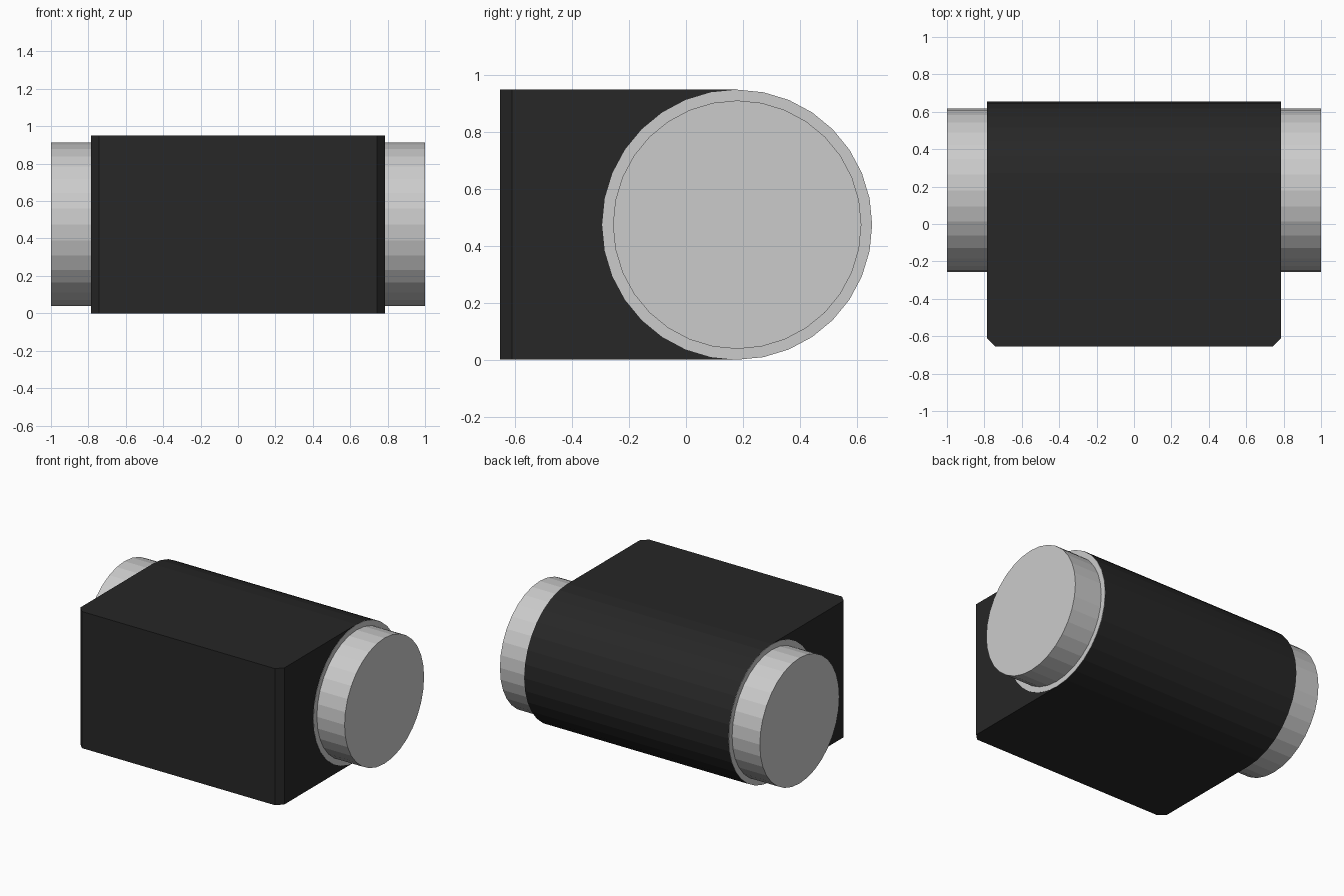
import bpy, bmesh
from math import pi, sin, cos

if "Cube" in bpy.data.objects:
    bpy.data.objects.remove(bpy.data.objects["Cube"])

CY, CZ, R = 0.18, 0.478, 0.475      # axis and radius of the rounded back
HALF, FRONT, SIDES = 0.785, -0.655, 32

black = bpy.data.materials.new("black_casing")
black.diffuse_color = (0.02, 0.02, 0.02, 1)
black.use_nodes = True
black.node_tree.nodes["Principled BSDF"].inputs["Base Color"].default_value = black.diffuse_color


def finish(name, bm, mat=None):
    bmesh.ops.recalc_face_normals(bm, faces=bm.faces)
    mesh = bpy.data.meshes.new(name)
    bm.to_mesh(mesh)
    bm.free()
    obj = bpy.data.objects.new(name, mesh)
    bpy.context.collection.objects.link(obj)
    if mat:
        mesh.materials.append(mat)
    return obj


def prism(x0, x1, profile):
    """Extrude a closed (y, z) profile along x."""
    bm = bmesh.new()
    face = bm.faces.new([bm.verts.new((x0, y, z)) for y, z in profile])
    new = bmesh.ops.extrude_face_region(bm, geom=[face])["geom"]
    bmesh.ops.translate(bm, vec=(x1 - x0, 0, 0),
                        verts=[v for v in new if isinstance(v, bmesh.types.BMVert)])
    return bm


def arc(r, start, count):
    return [(CY + r * cos(start + 2 * pi * i / SIDES),
             CZ + r * sin(start + 2 * pi * i / SIDES)) for i in range(count)]


# Casing: square front, half-round back, chamfered front corners
profile = arc(R, -pi / 2, SIDES // 2 + 1) + [(FRONT, CZ + R), (FRONT, CZ - R)]
bm = prism(-HALF, HALF, profile)
corners = [e for e in bm.edges
           if all(abs(v.co.y - FRONT) < 1e-4 for v in e.verts)
           and abs(e.verts[0].co.x - e.verts[1].co.x) < 1e-4]
bmesh.ops.bevel(bm, geom=corners, offset=0.043, segments=1, affect='EDGES')
casing = finish("casing", bm, black)

# Grey end rings and protruding drum ends on both sides
circle, drum = arc(R, 0, SIDES), arc(R - 0.038, 0, SIDES)
for side, s in (("left", -1), ("right", 1)):
    finish(side + "_end_ring", prism(s * (HALF - 0.001), s * (HALF + 0.002), circle))
    finish(side + "_drum_end", prism(s * (HALF - 0.001), s * 1.0, drum))

# Stand the model on the ground
for obj in bpy.context.collection.objects:
    obj.location.z = R - CZ
